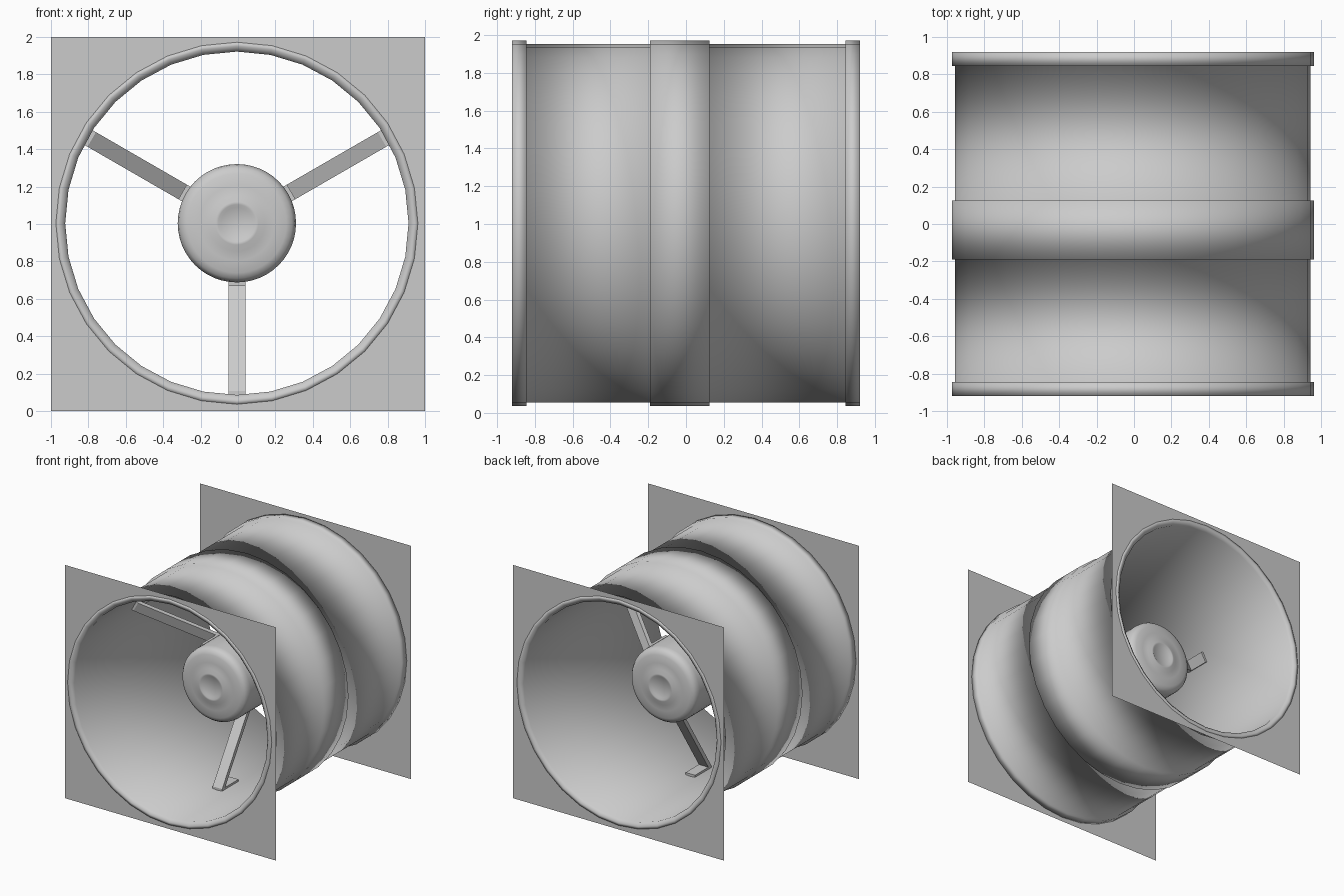
import bpy, bmesh, math

if "Cube" in bpy.data.objects:
    bpy.data.objects.remove(bpy.data.objects["Cube"])

CX, CZ = -0.006, 1.004   # duct axis runs along y


def make_object(name, bm, smooth=True):
    bmesh.ops.recalc_face_normals(bm, faces=bm.faces)
    for f in bm.faces:
        f.smooth = smooth
    mesh = bpy.data.meshes.new(name)
    bm.to_mesh(mesh)
    bm.free()
    obj = bpy.data.objects.new(name, mesh)
    bpy.context.collection.objects.link(obj)
    return obj


def smooth_by_angle(obj, degrees=35):
    bpy.ops.object.select_all(action='DESELECT')
    obj.select_set(True)
    bpy.context.view_layer.objects.active = obj
    bpy.ops.object.shade_smooth_by_angle(angle=math.radians(degrees))


def revolve(name, profile, segments, closed):
    """Lathe (radius, y) points around the duct axis."""
    bm = bmesh.new()
    rings = []
    for i in range(segments):
        a = 2 * math.pi * i / segments
        rings.append([bm.verts.new((CX + r * math.sin(a), y, CZ + r * math.cos(a)))
                      for r, y in profile])
    n = len(profile)
    for i in range(segments):
        a, b = rings[i], rings[(i + 1) % segments]
        for j in range(n if closed else n - 1):
            k = (j + 1) % n
            bm.faces.new((a[j], a[k], b[k], b[j]))
    bmesh.ops.remove_doubles(bm, verts=bm.verts, dist=1e-5)
    return make_object(name, bm)


# Casing: hollow tube with end collars and a wide middle band
revolve("casing", [
    (0.945, -0.92), (0.967, -0.92), (0.967, -0.845), (0.95, -0.845),
    (0.95, -0.19), (0.967, -0.19), (0.967, 0.125), (0.95, 0.125),
    (0.95, 0.845), (0.967, 0.845), (0.967, 0.92), (0.945, 0.92),
    (0.917, 0.90), (0.917, -0.90)], 32, True)

# Motor hub: rounded rims with a stepped boss on both ends
front = [(0, -0.35), (0.085, -0.35), (0.10, -0.36), (0.115, -0.36), (0.15, -0.345),
         (0.20, -0.342), (0.265, -0.335), (0.295, -0.322), (0.31, -0.30), (0.316, -0.27)]
hub = revolve("motor_hub", front + [(r, -y) for r, y in reversed(front)], 48, False)
smooth_by_angle(hub)

# Bent strip brackets: wall foot, slanted leg, hub pad
strip = [(0.918, -0.05), (0.918, -0.27), (0.895, -0.27), (0.335, 0.09),
         (0.335, -0.10), (0.312, -0.10), (0.312, 0.13), (0.335, 0.13),
         (0.895, -0.23), (0.895, -0.05)]


def bracket(name, angle, half_width=0.045):
    bm = bmesh.new()
    ca, sa = math.cos(angle), math.sin(angle)
    sides = [[bm.verts.new((CX + r * ca - w * sa, y, CZ + r * sa + w * ca))
              for r, y in strip] for w in (-half_width, half_width)]
    a, b = sides
    n = len(strip)
    for j in range(n):
        k = (j + 1) % n
        bm.faces.new((a[j], a[k], b[k], b[j]))
    bm.faces.new(a)
    bm.faces.new(b)
    make_object(name, bm, smooth=False)


for i, deg in enumerate((30, 150, 270)):
    bracket(f"support_bracket_{i + 1}", math.radians(deg))


# Mounting plates: thin square sheets with a round hole
def plate(name, y, segments=32, hole=0.955):
    bm = bmesh.new()
    inner, outer = [], []
    for i in range(segments):
        a = 2 * math.pi * i / segments
        c, s = math.cos(a), math.sin(a)
        m = max(abs(c), abs(s))
        inner.append(bm.verts.new((CX + hole * c, y, CZ + hole * s)))
        outer.append(bm.verts.new((c / m, y, 1 + s / m)))
    for i in range(segments):
        k = (i + 1) % segments
        bm.faces.new((inner[i], outer[i], outer[k], inner[k]))
    make_object(name, bm, smooth=False)


plate("front_plate", -0.915)
plate("back_plate", 0.915)
